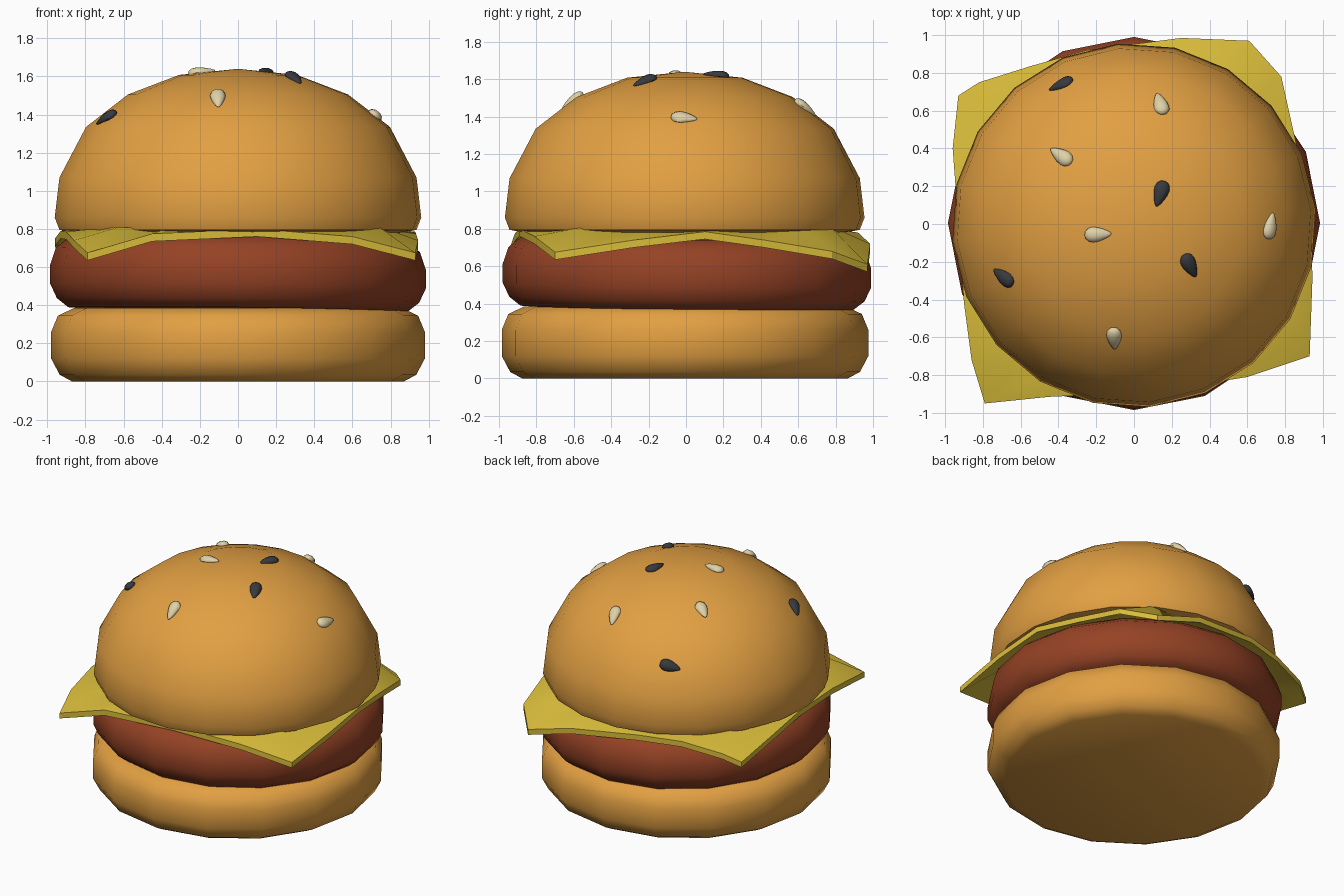
import bpy, bmesh, math
from mathutils import Vector, Matrix

if "Cube" in bpy.data.objects:
    bpy.data.objects.remove(bpy.data.objects["Cube"])


def material(name, rgb):
    m = bpy.data.materials.new(name)
    m.diffuse_color = (*rgb, 1)
    m.use_nodes = True
    m.node_tree.nodes["Principled BSDF"].inputs["Base Color"].default_value = m.diffuse_color
    return m


BUN = material("toasted bun", (0.76, 0.35, 0.055))
MEAT = material("cooked meat", (0.30, 0.055, 0.018))
CHEESE = material("cheese yellow", (0.70, 0.51, 0.043))
PALE = material("pale seed", (0.74, 0.64, 0.39))
DARK = material("dark seed", (0.04, 0.042, 0.048))


def finish(bm, name, mat, angle=50):
    bmesh.ops.recalc_face_normals(bm, faces=bm.faces)
    me = bpy.data.meshes.new(name)
    bm.to_mesh(me)
    bm.free()
    ob = bpy.data.objects.new(name, me)
    bpy.context.collection.objects.link(ob)
    me.materials.append(mat)
    bpy.ops.object.select_all(action='DESELECT')
    ob.select_set(True)
    bpy.context.view_layer.objects.active = ob
    bpy.ops.object.shade_smooth_by_angle(angle=math.radians(angle))
    return ob


def lathe(name, profile, mat, sides, turn=0, shift=(0, 0, 0), tilt=(0, 0)):
    """Spin (radius, z) points; radius 0 at an end makes a pole."""
    bm = bmesh.new()
    rings = []
    for r, z in profile:
        n = sides if r > 0 else 1
        ring = []
        for i in range(n):
            a = math.radians(turn) + i * math.tau / sides
            x, y = r * math.cos(a), r * math.sin(a)
            ring.append(bm.verts.new((x + shift[0], y + shift[1],
                                      z + shift[2] + tilt[0] * x + tilt[1] * y)))
        rings.append(ring)
    for lo, hi in zip(rings, rings[1:]):
        for i in range(sides):
            j = (i + 1) % sides
            quad = [lo[i % len(lo)], lo[j % len(lo)], hi[j % len(hi)], hi[i % len(hi)]]
            bm.faces.new(list(dict.fromkeys(quad)))
    return finish(bm, name, mat)


# Bottom bun, patty and domed top bun
lathe("bottom_bun", [(0, 0), (0.87, 0), (0.935, 0.035), (0.98, 0.12), (0.98, 0.26),
                     (0.945, 0.345), (0.86, 0.385), (0, 0.385)],
      BUN, 16, shift=(0, -0.005, 0))
lathe("patty", [(0, 0.378), (0.89, 0.378), (0.95, 0.425), (0.985, 0.5), (0.985, 0.6),
                (0.955, 0.69), (0.88, 0.75), (0, 0.76)],
      MEAT, 16, shift=(0, 0.005, 0), tilt=(-0.013, -0.013))
top_bun = lathe("top_bun", [(0, 0.78), (0.86, 0.78), (0.94, 0.795), (0.965, 0.86), (0.94, 1.07),
                            (0.80, 1.335), (0.58, 1.505), (0.31, 1.608), (0, 1.64)],
                BUN, 20, turn=5, shift=(0, -0.007, 0))

# Cheese slice: drooping rim (underside heights) around a flat middle
RIM = [(-0.79, -0.95, 0.635), (-0.45, -0.915, 0.735), (0.10, -0.89, 0.76), (0.60, -0.81, 0.72),
       (0.93, -0.70, 0.635), (0.945, -0.28, 0.70), (0.93, 0.10, 0.745), (0.86, 0.42, 0.70),
       (0.78, 0.78, 0.64), (0.61, 0.97, 0.57), (0.25, 0.985, 0.68), (-0.25, 0.92, 0.74),
       (-0.55, 0.835, 0.74), (-0.82, 0.75, 0.69), (-0.93, 0.68, 0.63), (-0.96, 0.40, 0.71),
       (-0.93, 0.0, 0.75), (-0.90, -0.42, 0.745), (-0.86, -0.72, 0.70)]
bm = bmesh.new()
n = len(RIM)
loops = []
for lift in (0, 0.04):
    rim = [bm.verts.new((x, y, z + lift)) for x, y, z in RIM]
    inner = [bm.verts.new((x * 0.8, y * 0.8, 0.768 + lift)) for x, y, z in RIM]
    for i in range(n):
        j = (i + 1) % n
        bm.faces.new((rim[i], rim[j], inner[j], inner[i]))
    bm.faces.new(inner)
    loops.append(rim)
for i in range(n):
    j = (i + 1) % n
    bm.faces.new((loops[0][i], loops[0][j], loops[1][j], loops[1][i]))
finish(bm, "cheese_slice", CHEESE, 25)


# Teardrop seeds laid on the top bun: x, y, direction of the tip in degrees, material
SEEDS = [(-0.385, 0.735, 180, DARK), (0.14, 0.635, 100, PALE), (-0.385, 0.36, 145, PALE),
         (-0.19, -0.055, 3, PALE), (0.14, 0.16, 252, DARK), (0.295, -0.22, 300, DARK),
         (-0.69, -0.28, 155, DARK), (0.72, -0.01, 75, PALE), (-0.105, -0.605, 270, PALE)]
bpy.context.view_layer.update()
for k, (x, y, heading, mat) in enumerate(SEEDS):
    hit, pos, normal, _ = top_bun.ray_cast(Vector((x, y, 3)), Vector((0, 0, -1)))
    a = math.radians(heading)
    flat = Vector((math.cos(a), math.sin(a), 0))
    tip = (flat - normal * flat.dot(normal)).normalized()
    side = normal.cross(tip)
    frame = Matrix((tip, side, normal)).transposed()
    bm = bmesh.new()
    bmesh.ops.create_uvsphere(bm, u_segments=10, v_segments=8, radius=1,
                              matrix=Matrix.Rotation(math.pi / 2, 4, 'Y'))
    for v in bm.verts:
        taper = 0.78 - 0.36 * v.co.x
        local = Vector((v.co.x * 0.072, v.co.y * 0.048 * taper,
                        v.co.z * 0.032 * taper + 0.004))
        v.co = pos + frame @ local
    finish(bm, f"seed_{k + 1}", mat)
